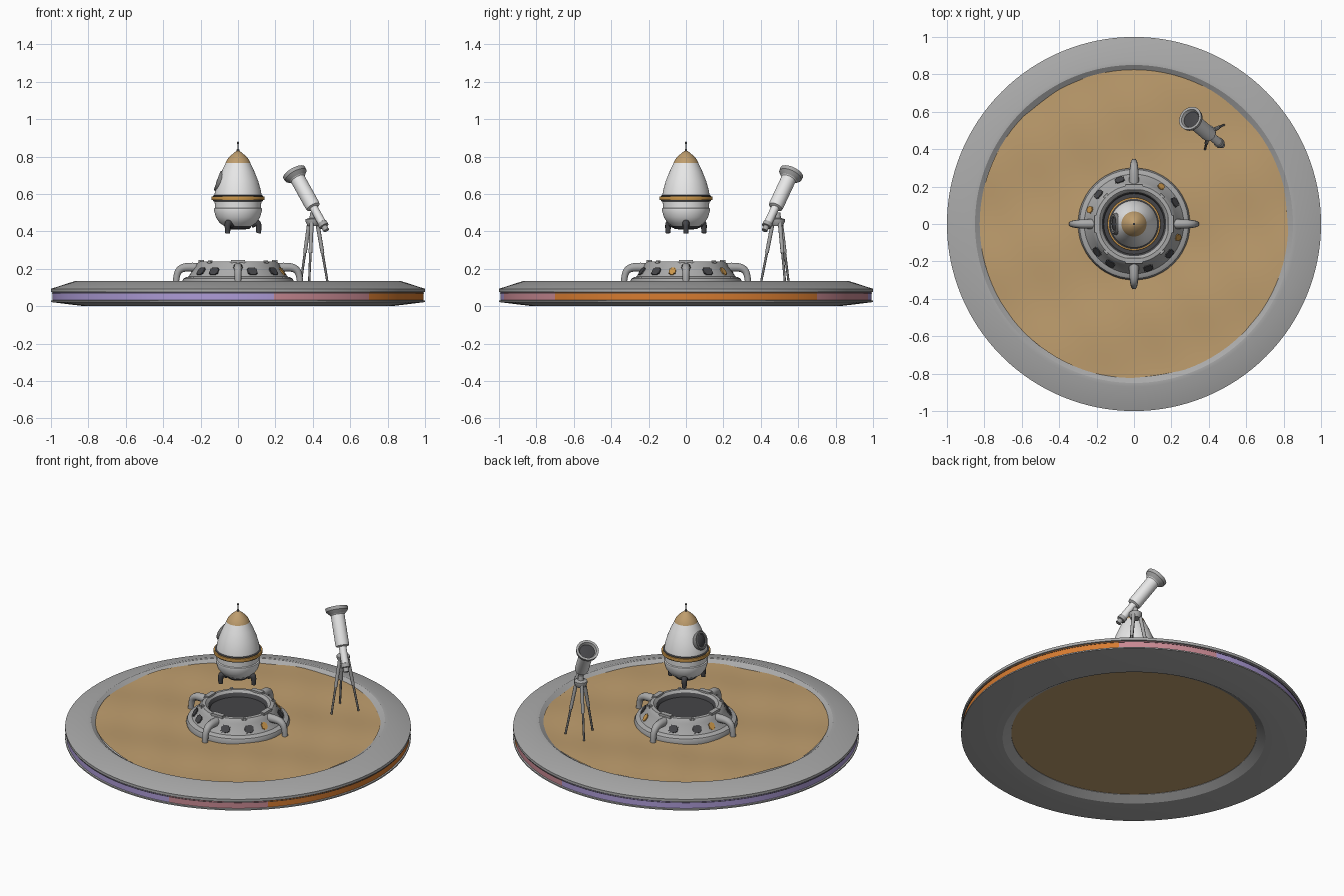
import bpy, bmesh, math
from mathutils import Vector, Matrix

if "Cube" in bpy.data.objects:
    bpy.data.objects.remove(bpy.data.objects["Cube"])


def mat(name, r, g, b):
    m = bpy.data.materials.new(name)
    m.diffuse_color = (r, g, b, 1)
    m.use_nodes = True
    m.node_tree.nodes["Principled BSDF"].inputs["Base Color"].default_value = m.diffuse_color
    return m


GREY = mat("grey metal", .40, .40, .40)
DARK = mat("dark metal", .06, .06, .065)
SAND = mat("sand", .52, .34, .155)
WHITE = mat("white paint", .80, .80, .80)
GOLD = mat("amber trim", .60, .31, .07)
PURPLE = mat("purple stripe", .42, .33, .68)
PINK = mat("pink stripe", .58, .25, .29)
ORANGE = mat("orange stripe", .68, .20, .03)
MID = mat("mid grey", .20, .20, .20)


def finish(o, angle=35):
    bpy.ops.object.select_all(action='DESELECT')
    o.select_set(True)
    bpy.context.view_layer.objects.active = o
    bpy.ops.object.shade_smooth_by_angle(angle=math.radians(angle))
    return o


def add(name, bm, mats, angle=35):
    bmesh.ops.remove_doubles(bm, verts=bm.verts, dist=1e-5)
    bmesh.ops.recalc_face_normals(bm, faces=bm.faces)
    me = bpy.data.meshes.new(name)
    bm.to_mesh(me)
    bm.free()
    for m in mats:
        me.materials.append(m)
    o = bpy.data.objects.new(name, me)
    bpy.context.collection.objects.link(o)
    return finish(o, angle)


def lathe(name, prof, mats, idx=None, n=48, mtx=None, rule=None, angle=35):
    """Revolve (radius, height) points; idx gives the material of each span."""
    bm = bmesh.new()
    rings = []
    for r, z in prof:
        rings.append([bm.verts.new((r * math.cos(2 * math.pi * i / n), r * math.sin(2 * math.pi * i / n), z))
                      for i in range(n if r > 1e-6 else 1)])
    for k, (a, b) in enumerate(zip(rings, rings[1:])):
        for i in range(n):
            j = (i + 1) % n
            quad = [a[i % len(a)], a[j % len(a)], b[j % len(b)], b[i % len(b)]]
            vs = list(dict.fromkeys(quad))
            if len(vs) > 2:
                f = bm.faces.new(vs)
                f.material_index = idx[k] if idx else 0
                if rule:
                    rule(f)
    if mtx:
        bmesh.ops.transform(bm, matrix=mtx, verts=bm.verts)
    return add(name, bm, mats, angle)


def along(a, b):
    a, b = Vector(a), Vector(b)
    return Matrix.Translation(a) @ (b - a).to_track_quat('Z', 'Y').to_matrix().to_4x4(), (b - a).length


def rod(name, a, b, r0, r1, m, n=12):
    mx, L = along(a, b)
    return lathe(name, [(0, 0), (r0, 0), (r1, L), (0, L)], [m], n=n, mtx=mx)


def tube(name, pts, m):
    """Smooth tapered tube through (x, y, z, radius) points."""
    cu = bpy.data.curves.new(name, 'CURVE')
    cu.dimensions = '3D'
    cu.bevel_depth = 1
    cu.bevel_resolution = 3
    cu.use_fill_caps = True
    cu.resolution_u = 5
    sp = cu.splines.new('NURBS')
    sp.points.add(len(pts) - 1)
    sp.use_endpoint_u = True
    sp.order_u = 3
    for p, q in zip(sp.points, pts):
        p.co = (*q[:3], 1)
        p.radius = q[3]
    cu.materials.append(m)
    o = bpy.data.objects.new(name, cu)
    bpy.context.collection.objects.link(o)
    bpy.ops.object.select_all(action='DESELECT')
    o.select_set(True)
    bpy.context.view_layer.objects.active = o
    bpy.ops.object.convert(target='MESH')
    return finish(bpy.context.object, 50)


def plate(name, size, m, mtx):
    bm = bmesh.new()
    bmesh.ops.create_cube(bm, size=1)
    bmesh.ops.scale(bm, vec=size, verts=bm.verts)
    edges = [e for e in bm.edges if abs((e.verts[0].co - e.verts[1].co).normalized().x) > .9]
    bmesh.ops.bevel(bm, geom=edges, offset=.008, segments=2, affect='EDGES')
    bmesh.ops.transform(bm, matrix=mtx, verts=bm.verts)
    return add(name, bm, [m])


# --- platform dish with coloured rim stripe, chosen by x position
def stripe(f):
    if f.material_index == 1:
        x = f.calc_center_median().x
        f.material_index = 3 if x > .715 else 2 if x > .18 else 1


lathe("platform_rim",
      [(.81, .10), (.82, .115), (.85, .135), (.87, .135), (1, .093), (1, .076), (.992, .074),
       (.992, .032), (1, .030), (1, .022), (.82, 0), (.76, 0), (.71, .03), (.70, .06)],
      [GREY, PURPLE, PINK, ORANGE], [0] * 6 + [1] + [0] * 6, n=128, rule=stripe, angle=20)
lathe("rim_groove_line", [(.99, .0685), (.9945, .0685), (.9945, .0665), (.99, .0665)], [DARK], n=128)
lathe("platform_underside", [(0, .032), (.715, .032)], [SAND], n=96)

# --- gently uneven sand
sand = lathe("sand_floor", [(.825 * k / 30, .121) for k in range(31)], [SAND], n=96)
for v in sand.data.vertices:
    x, y = v.co.x, v.co.y
    v.co.z += (.004 * math.sin(7 * x + 3 * y) + .004 * math.sin(11 * y - 4 * x + 1)
               + .002 * math.sin(19 * x + 13 * y))

# --- landing base
lathe("base_ring",
      [(.295, .10), (.30, .13), (.292, .148), (.275, .156), (.266, .158), (.226, .213), (.222, .224),
       (.208, .238), (.188, .240), (.172, .228), (.162, .205), (0, .205)],
      [GREY, DARK], [0] * 9 + [1] * 2, n=48)
windows = [(-72, 0), (-40, 0), (-17, 1), (28, 0), (54, 1), (108, 0), (140, 0), (162, 1), (-121, 0), (-143, 0)]
for i, (deg, lit) in enumerate(windows):
    mx = (Matrix.Rotation(math.radians(deg), 4, 'Z') @ Matrix.Translation((.247, 0, .186))
          @ Matrix.Rotation(-math.radians(36), 4, 'Y'))
    plate(f"base_window_{i}", (.009, .036 if lit else .052, .045), GOLD if lit else DARK, mx)
for i in range(4):
    a = math.pi / 2 * i
    c, s = math.cos(a), math.sin(a)
    tube(f"base_claw_{i}", [(r * c, r * s, z, w) for r, z, w in
                            [(.20, .205, .026), (.25, .21, .026), (.305, .205, .022),
                             (.33, .17, .018), (.332, .12, .017)]], GREY)
    mx = Matrix.Rotation(a, 4, 'Z') @ Matrix.Translation((.197, 0, .238))
    plate(f"rim_clamp_{i}", (.03, .09, .02), GREY, mx)
    mx = Matrix.Rotation(a + math.pi / 4, 4, 'Z') @ Matrix.Translation((.208, 0, .234))
    plate(f"rim_bolt_{i}", (.02, .03, .02), GREY, mx)

# --- rocket hovering over the base
lathe("rocket_body",
      [(0, .41), (.06, .412), (.075, .43), (.098, .445), (.118, .475), (.128, .51), (.128, .522),
       (.123, .526), (.125, .56), (.134, .562), (.134, .590), (.126, .594), (.122, .62), (.108, .67),
       (.088, .72), (.066, .765)],
      [WHITE, DARK], [1] * 2 + [0] * 6 + [1] * 3 + [0] * 4)
lathe("rocket_belt", [(.13, .566), (.141, .568), (.143, .577), (.141, .586), (.13, .588)], [GOLD])
lathe("rocket_nose", [(.060, .765), (.067, .765), (.058, .785), (.036, .808), (.012, .828), (0, .831)], [SAND])
lathe("antenna", [(.007, .825), (.007, .838), (.003, .842), (.003, .866), (.005, .870), (.005, .877), (0, .881)],
      [MID], n=10)
for i in range(3):
    a = 2 * math.pi / 3 * i
    c, s = math.cos(a), math.sin(a)
    tube(f"rocket_leg_{i}", [(r * c, r * s, z, w) for r, z, w in
                             [(.07, .435, .02), (.10, .452, .02), (.113, .43, .016), (.11, .39, .013)]], DARK)

# --- porthole on the left side of the rocket
mx, _ = along((-.078, 0, .66), (-.178, 0, .695))
lathe("porthole_frame", [(.058, 0), (.058, .026), (.052, .036), (.040, .036), (.036, .028)], [MID], n=32, mtx=mx)
lathe("porthole_glass", [(.040, .028), (.025, .035), (0, .038)], [DARK], n=32, mtx=mx)

# --- telescope: eyepiece end to wide flared end
mx, L = along((.472, .42, .405), (.30, .565, .715))
lathe("telescope_tube",
      [(0, 0), (.016, 0), (.016, .025), (.026, .027), (.026, .05), (.022, .052), (.022, .15), (.038, .155),
       (.040, .17), (.040, L - .045), (.045, L - .04), (.064, L - .02), (.066, L), (.052, L), (.042, L - .02)],
      [WHITE, GREY], [1] * 5 + [0] * 5 + [1] * 4, n=32, mtx=mx)
lathe("telescope_lens", [(.046, L - .016), (.02, L - .012), (0, L - .011)], [DARK], n=32, mtx=mx)

# --- tripod
HUB = Vector((.40, .49, .45))
lathe("tripod_hub", [(0, -.02), (.028, -.02), (.038, 0), (.038, .015), (.018, .022), (.014, .05), (0, .05)],
      [GREY], n=20, mtx=Matrix.Translation(HUB))
for i, (x, y) in enumerate([(.48, .53), (.38, .40), (.335, .55)]):
    foot = Vector((x, y, .12))
    top = HUB + Vector((x - HUB.x, y - HUB.y, 0)).normalized() * .026
    rod(f"tripod_leg_{i}", foot, top, .006, .008, MID)
    rod(f"tripod_sleeve_{i}", top.lerp(foot, .5), top, .010, .011, GREY)
